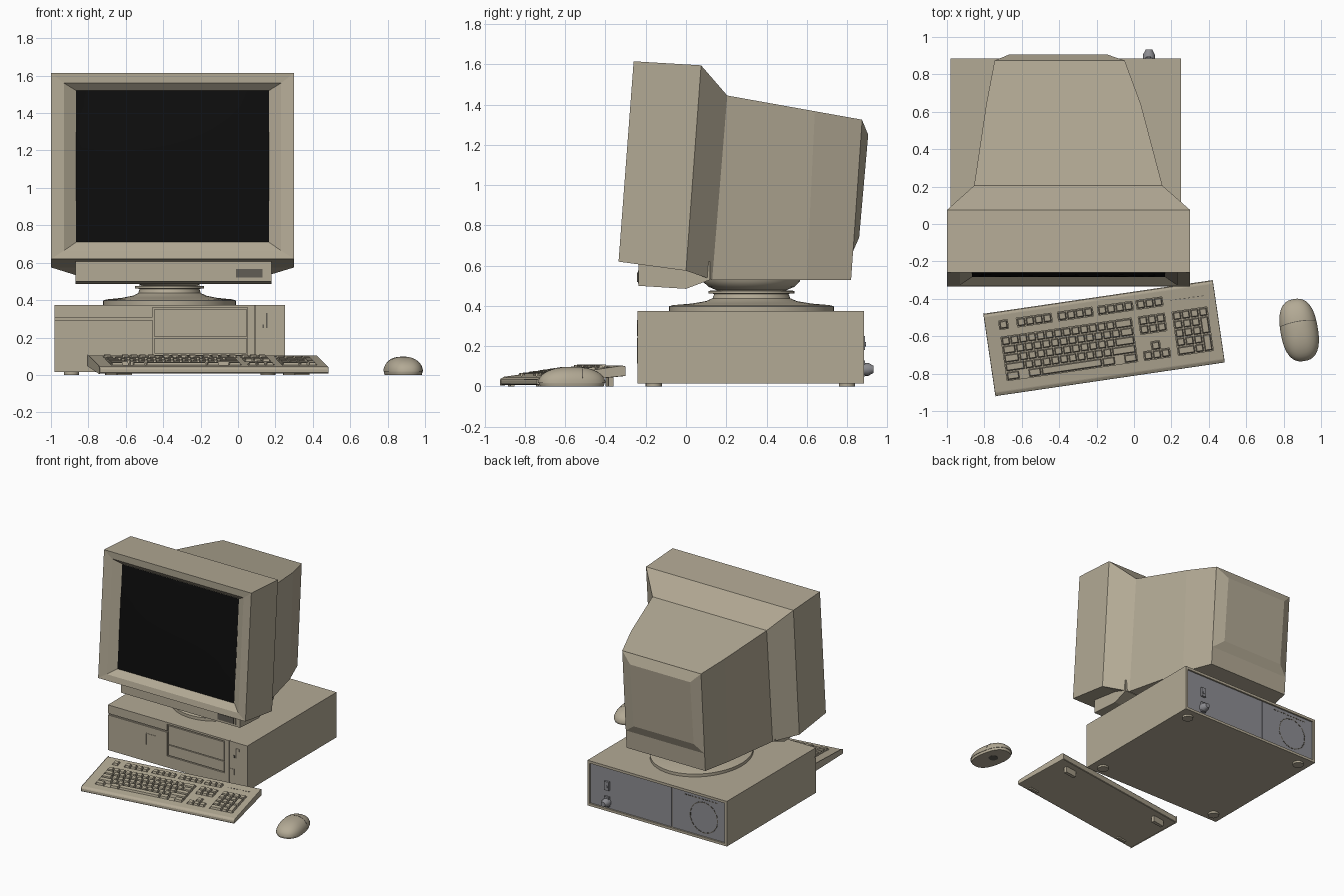
import bpy, bmesh
from math import sin, cos, pi, radians
from mathutils import Matrix, Vector

if "Cube" in bpy.data.objects:
    bpy.data.objects.remove(bpy.data.objects["Cube"])


def material(name, r, g, b):
    m = bpy.data.materials.new(name)
    m.diffuse_color = (r, g, b, 1)
    m.use_nodes = True
    m.node_tree.nodes["Principled BSDF"].inputs["Base Color"].default_value = m.diffuse_color
    return m


BEIGE = material("beige_plastic", 0.45, 0.40, 0.30)
BLACK = material("black_glass", 0.004, 0.004, 0.004)
METAL = material("grey_metal", 0.27, 0.27, 0.29)
DARK = material("dark_plastic", 0.12, 0.11, 0.09)


def make(name, verts, faces, mat=BEIGE, M=Matrix(), smooth=False, bevel=0):
    me = bpy.data.meshes.new(name)
    me.from_pydata([M @ Vector(v) for v in verts], [], faces)
    bm = bmesh.new()
    bm.from_mesh(me)
    if bevel:
        bmesh.ops.bevel(bm, geom=bm.edges[:], offset=bevel, segments=2, profile=0.5, affect='EDGES')
    bmesh.ops.recalc_face_normals(bm, faces=bm.faces)
    bm.to_mesh(me)
    bm.free()
    me.materials.append(mat)
    ob = bpy.data.objects.new(name, me)
    bpy.context.collection.objects.link(ob)
    if smooth:
        bpy.ops.object.select_all(action='DESELECT')
        ob.select_set(True)
        bpy.context.view_layer.objects.active = ob
        bpy.ops.object.shade_smooth_by_angle(angle=radians(35))
    return ob


def loft(name, rings, mat=BEIGE, **kw):
    n = len(rings[0])
    verts = [p for r in rings for p in r]
    faces = [(k*n+i, k*n+(i+1) % n, (k+1)*n+(i+1) % n, (k+1)*n+i)
             for k in range(len(rings)-1) for i in range(n)]
    faces += [tuple(range(n)), tuple(range(len(verts)-n, len(verts)))]
    return make(name, verts, faces, mat, **kw)


def quad(x0, x1, top, bot):
    return [(x0, *bot), (x1, *bot), (x1, *top), (x0, *top)]


def box(name, x0, x1, y0, y1, z0, z1, mat=BEIGE, **kw):
    return loft(name, [quad(x0, x1, (y, z1), (y, z0)) for y in (y0, y1)], mat, **kw)


def extrude(name, prof, x0, x1, mat=BEIGE, **kw):
    return loft(name, [[(x, y, z) for y, z in prof] for x in (x0, x1)], mat, **kw)


def lathe(name, prof, c, rx=1, ry=1, mat=BEIGE, n=48, M=Matrix(), smooth=True):
    rings = [[(c[0]+rx*r*cos(2*pi*i/n), c[1]+ry*r*sin(2*pi*i/n), z) for i in range(n)] for r, z in prof]
    return loft(name, rings, mat, M=M, smooth=smooth)


# Monitor housing: screen recess, bezel, flared shoulder and tapering rear
def front_y(z, back=0):
    return -0.335 + (z - 0.62) * 0.0754 + back


loft("monitor_housing", [
    quad(-0.865, 0.165, (front_y(1.52, 0.047), 1.52), (front_y(0.71, 0.047), 0.71)),
    quad(-0.93, 0.23, (front_y(1.56, 0.006), 1.56), (front_y(0.665, 0.006), 0.665)),
    quad(-1.0, 0.30, (-0.26, 1.615), (-0.335, 0.62)),
    quad(-1.0, 0.30, (0.075, 1.595), (0.0, 0.575)),
    quad(-0.855, 0.152, (0.205, 1.445), (0.13, 0.53)),
    quad(-0.79, 0.037, (0.64, 1.367), (0.60, 0.53)),
    quad(-0.745, -0.05, (0.875, 1.325), (0.82, 0.53))])
loft("monitor_back_panel", [
    quad(-0.745, -0.05, (0.874, 1.325), (0.829, 0.67)),
    quad(-0.67, -0.14, (0.905, 1.25), (0.86, 0.74))])

# Gently bulging screen
N = 10
verts = []
for j in range(N+1):
    for i in range(N+1):
        a, b = 2*i/N-1, 2*j/N-1
        z = 1.115 + 0.405*b
        verts.append((-0.35+0.515*a, front_y(z, 0.044) - 0.018*(1-a*a)*(1-b*b), z))
faces = [(j*(N+1)+i, j*(N+1)+i+1, (j+1)*(N+1)+i+1, (j+1)*(N+1)+i) for j in range(N) for i in range(N)]
screen = make("screen", verts, faces, BLACK, smooth=True)
if screen.data.polygons[0].normal.y > 0:
    screen.data.flip_normals()

# Chin with control door
extrude("monitor_chin", [(-0.235, 0.62), (-0.235, 0.50), (0, 0.485), (0.12, 0.53), (0.12, 0.62)], -0.87, 0.18)
box("control_door", -0.23, 0.145, -0.239, -0.22, 0.512, 0.575)
box("power_button", -0.01, 0.13, -0.244, -0.22, 0.52, 0.567, DARK)

# Elliptical swivel stand
lathe("swivel_stand", [(1, 0.374), (1, 0.398), (0.95, 0.404), (0.72, 0.412), (0.55, 0.424), (0.47, 0.438),
                       (0.45, 0.46), (0.52, 0.463), (0.52, 0.475), (0.42, 0.478), (0.52, 0.495),
                       (0.585, 0.52), (0.6, 0.54)], (-0.366, 0.325), 0.355, 0.41)

# Computer case with recessed rear
X0, X1, Z0, Z1 = -0.98, 0.25, 0.015, 0.375
loft("computer_case", [
    quad(X0, X1, (-0.228, Z1), (-0.228, Z0)), quad(X0, X1, (0.885, Z1), (0.885, Z0)),
    quad(X0+.02, X1-.02, (0.885, Z1-.02), (0.885, Z0+.02)),
    quad(X0+.02, X1-.02, (0.868, Z1-.02), (0.868, Z0+.02))])
for x in (-0.89, 0.16):
    for y in (-0.16, 0.80):
        lathe("case_foot", [(0.04, 0), (0.04, 0.02)], (x, y), n=20)

# Front fascia panels separated by grooves
G = 0.004
for name, x0, x1, z0, z1 in [
        ("fascia_left_top", X0, -0.457, 0.307, Z1), ("fascia_left", X0, -0.457, Z0, 0.295),
        ("fascia_centre_top", -0.457, 0.05, 0.36, Z1), ("drive_bay_upper", -0.45+G, 0.05-G, 0.203, 0.352),
        ("drive_bay_lower", -0.45+G, 0.05-G, 0.115, 0.197), ("fascia_centre_bottom", -0.457, 0.05, Z0, 0.107),
        ("fascia_right", 0.05, 0.09, Z0, Z1), ("fascia_right_end", 0.094, X1, Z0, Z1)]:
    box(name, x0, x1, -0.24, -0.226, z0, z1)
for name, x0, x1, z0, z1 in [
        ("badge_edge_top", -0.645, -0.555, 0.235, 0.24), ("badge_edge_left", -0.645, -0.64, 0.15, 0.24),
        ("badge_edge_right", -0.56, -0.555, 0.15, 0.24), ("drive_light", 0.13, 0.14, 0.25, 0.27),
        ("switch_slot", 0.15, 0.157, 0.25, 0.33), ("switch", 0.157, 0.18, 0.31, 0.33),
        ("lock", 0.105, 0.135, 0.115, 0.16)]:
    box(name, x0, x1, -0.243, -0.235, z0, z1, DARK if "light" in name or "slot" in name else BEIGE)

# Rear panel, ports, vents and fan
box("rear_panel_ports", -0.485, X1-.021, 0.86, 0.874, Z0+.021, Z1-.021, METAL)
box("rear_panel_power", X0+.021, -0.491, 0.86, 0.874, Z0+.021, Z1-.021, METAL)
box("upper_port", 0.06, 0.10, 0.87, 0.89, 0.18, 0.25, METAL)
box("lower_port", 0.06, 0.10, 0.87, 0.89, 0.05, 0.13, METAL)
TO_BACK = Matrix.Translation((0, 0.87, 0)) @ Matrix.Rotation(-pi/2, 4, 'X')
lathe("port_plug", [(0.032, 0), (0.032, 0.035), (0.018, 0.062)], (0.08, -0.085), mat=METAL, n=16, M=TO_BACK)
lathe("port_knob", [(0.012, 0), (0.012, 0.025)], (0.08, -0.21), mat=METAL, n=12, M=TO_BACK)
for i in range(10):
    box("vent_slot", -0.62-i*0.03, -0.60-i*0.03, 0.87, 0.876, 0.325, 0.333, DARK)
for i in range(20):
    t = 2*pi*i/20
    M = Matrix.Translation((-0.77, 0.874, 0.185)) @ Matrix.Rotation(t, 4, 'Y') @ Matrix.Translation((0.12, 0, 0))
    box("fan_slot", -0.004, 0.004, -0.003, 0.002, -0.014, 0.014, DARK, M=M)

# Keyboard body, sloping up to the back
KB = Matrix.Translation((-0.16, -0.61, 0)) @ Matrix.Rotation(radians(8.35), 4, 'Z')
SL = 0.146


def top_z(v):
    return 0.045 + (v + 0.2) * SL


body = extrude("keyboard_body", [(-0.2225, 0.008), (-0.2225, 0.034), (-0.205, top_z(-0.205)), (0.205, top_z(0.205)),
                                 (0.2225, 0.10), (0.2225, 0.052)], -0.62, 0.62, M=KB, bevel=0.004)
for u in (-0.48, 0.48):
    box("keyboard_back_foot", u-0.05, u+0.05, 0.15, 0.175, 0.0, 0.055, M=KB)
    box("keyboard_front_pad", u-0.04, u+0.04, -0.2, -0.18, 0.0, 0.014, M=KB)

# Key layout: width units per row, negative numbers are gaps
P = 0.047
blocks = []


def key_row(u, v, widths, rows=1):
    for w in widths:
        if w > 0:
            blocks.append((u, u+w*P, v-P*rows, v))
        u += abs(w)*P


VT = 0.085
one = [1]
main = [one*13+[2], [1.5]+one*12+[1.5], [1.75]+one*11+[2.25], [2.25]+one*10+[2.75], [1.5, -1, 1.5, 7, 1.5, -1, 1.5]]
for r, widths in enumerate(main):
    key_row(-0.545, VT-P*r, widths)
for r, widths in [(0, one*3), (1, one*3), (3, [-1, 1]), (4, one*3)]:
    key_row(0.197, VT-P*r, widths)
for r, widths in enumerate([one*4, one*3, one*3, one*3, [2, 1]]):
    key_row(0.38, VT-P*r, widths)
for r in (1, 3):
    key_row(0.38+3*P, VT-P*r, one, 2)
for u, n in [(-0.545, 1), (-0.449, 4), (-0.227, 4), (-0.011, 4), (0.197, 3)]:
    key_row(u, 0.173, one*n)


def blocks_mesh(name, items, low, high, gap, taper, mat=BEIGE):
    verts, faces = [], []
    for u0, u1, v0, v1 in items:
        b = len(verts)
        for h, d in ((low, gap), (high, gap+taper)):
            for u, v in ((u0+d, v0+d), (u1-d, v0+d), (u1-d, v1-d), (u0+d, v1-d)):
                verts.append((u, v, top_z(v)+h))
        faces += [(b, b+1, b+2, b+3), (b+4, b+5, b+6, b+7)]
        faces += [(b+i, b+(i+1) % 4, b+4+(i+1) % 4, b+4+i) for i in range(4)]
    return make(name, verts, faces, mat, M=KB)


# Sunken wells around each key block
wells = [(-0.545, 0.16, VT-5*P, VT), (0.197, 0.338, VT-2*P, VT), (0.197, 0.338, VT-5*P, VT-4*P),
         (0.244, 0.291, VT-4*P+0.001, VT-3*P), (0.38, 0.568, VT-5*P, VT)]
wells += [(u, u+n*P, 0.173-P, 0.173) for u, n in [(-0.545, 1), (-0.449, 4), (-0.227, 4), (-0.011, 4), (0.197, 3)]]
cutter = blocks_mesh("key_well_cutter", wells, -0.01, 0.03, -0.002 + 0.0018, 0)
cut = body.modifiers.new("wells", 'BOOLEAN')
cut.object, cut.operation, cut.solver = cutter, 'DIFFERENCE', 'EXACT'
bpy.context.view_layer.objects.active = body
bpy.ops.object.modifier_apply(modifier="wells")
bpy.data.objects.remove(cutter)
blocks_mesh("keys", blocks, -0.012, 0.012, 0.003, 0.005)
blocks_mesh("keyboard_lights", [(0.38+i*0.024, 0.39+i*0.024, 0.145, 0.15) for i in range(8)], -0.002, 0.002, 0, 0, DARK)

# Mouse: superellipse dome on a thin base, with a button seam
MS = Matrix.Translation((0.883, -0.567, 0)) @ Matrix.Rotation(radians(10), 4, 'Z')
A, B, H, E = 0.1, 0.168, 0.08, 2.5


def outline(s, z, n=40):
    ring = []
    for i in range(n):
        c, d = cos(2*pi*i/n), sin(2*pi*i/n)
        k = s/(abs(c)**E + abs(d)**E)**(1/E)
        ring.append((A*k*c, B*k*d, z))
    return ring


def dome(s):
    return 0.018 + H*max(0, 1-s**2.3)**(1/2.0)


loft("mouse_base", [outline(0.94, 0), outline(0.97, 0.014), outline(0.97, 0.02)], M=MS, smooth=True)
loft("mouse_shell", [outline(s, dome(s)) for s in (1, .99, .96, .91, .84, .74, .6, .45, .3, .15, .02)],
     M=MS, smooth=True)
lathe("mouse_ball_ring", [(0.035, -0.001), (0.035, 0.004)], (0, 0.02), mat=DARK, n=24, M=MS, smooth=False)
seam = []
for i in range(25):
    u = A*0.96*(2*i/24-1)
    v = 0.035 + 0.012*(1-(u/A)**2)
    z = dome((abs(u/A)**E + abs(v/B)**E)**(1/E))
    seam.append([(u, v-0.002, z-0.003), (u, v+0.002, z-0.003), (u, v+0.002, z+0.001), (u, v-0.002, z+0.001)])
loft("mouse_button_seam", seam, DARK, M=MS)
